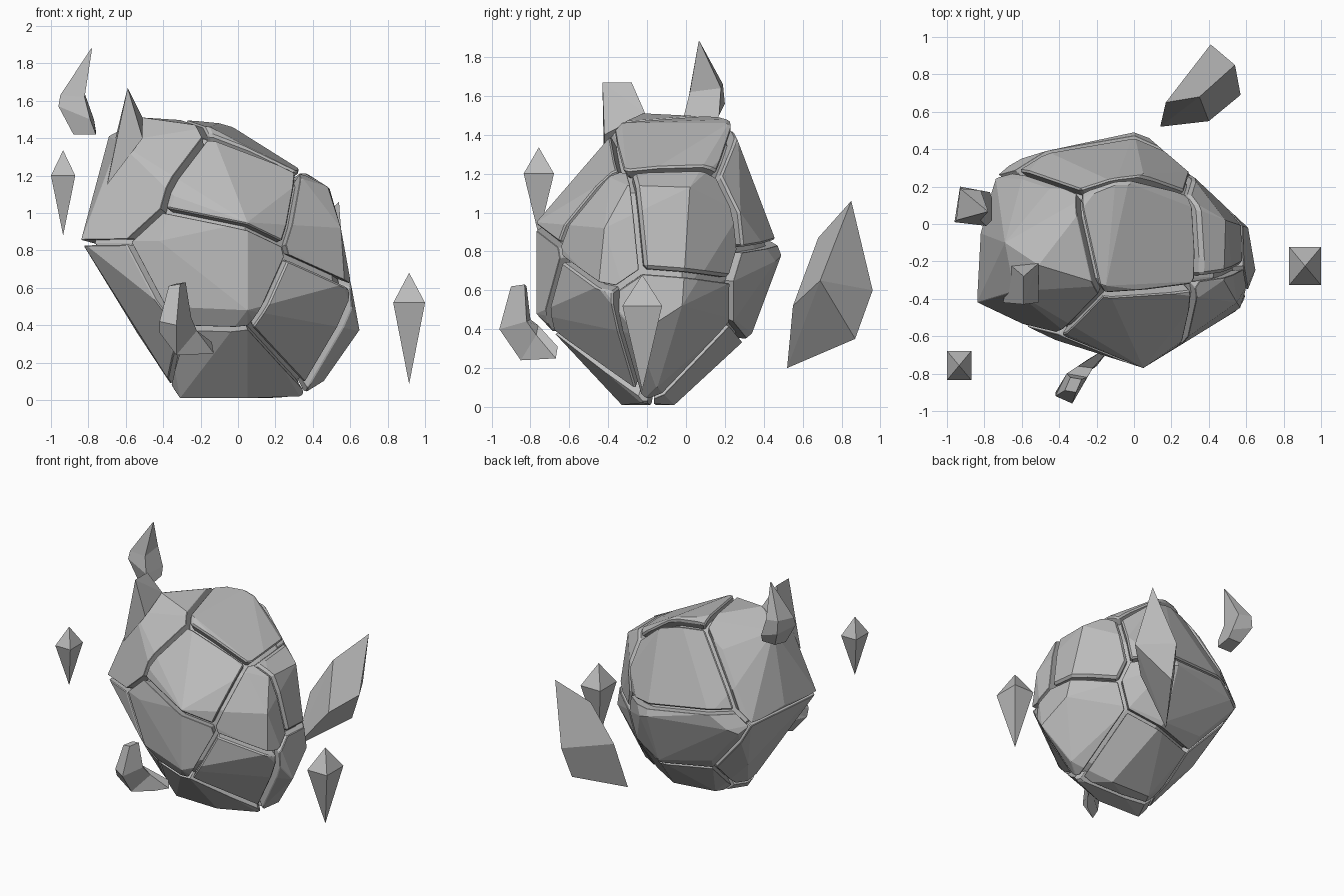
import bpy, bmesh
from mathutils import Vector

if "Cube" in bpy.data.objects:
    bpy.data.objects.remove(bpy.data.objects["Cube"])

stone = bpy.data.materials.new("grey_stone")
stone.diffuse_color = (0.5, 0.5, 0.5, 1)
stone.use_nodes = True
stone.node_tree.nodes["Principled BSDF"].inputs["Base Color"].default_value = stone.diffuse_color


def hull(points):
    """Convex solid around a few corner points."""
    bm = bmesh.new()
    for p in points:
        bm.verts.new(p)
    res = bmesh.ops.convex_hull(bm, input=bm.verts)
    loose = [g for g in set(res["geom_interior"] + res["geom_unused"]) if isinstance(g, bmesh.types.BMVert)]
    bmesh.ops.delete(bm, geom=loose, context="VERTS")
    bmesh.ops.dissolve_limit(bm, angle_limit=0.1, verts=bm.verts, edges=bm.edges)
    return bm


def finish(bm, name, bevel=0.0):
    bmesh.ops.recalc_face_normals(bm, faces=bm.faces)
    me = bpy.data.meshes.new(name)
    bm.to_mesh(me)
    bm.free()
    me.materials.append(stone)
    ob = bpy.data.objects.new(name, me)
    bpy.context.collection.objects.link(ob)
    if bevel:
        m = ob.modifiers.new("chipped_edges", "BEVEL")
        m.width, m.segments, m.angle_limit = bevel, 1, 0.75
    return ob


# Overall boulder corners
boulder = [
    (-.10, .22, 1.48), (-.03, .22, 1.46), (-.20, .18, 1.49), (-.51, -.22, 1.51),
    (-.15, -.33, 1.46), (.35, -.39, 1.18), (.48, -.30, 1.14), (-.64, -.36, 1.38),
    (-.69, -.10, 1.41), (-.45, .19, 1.31), (-.60, .24, 1.08), (-.74, .25, .82),
    (.05, .27, 1.36), (-.10, .30, 1.27), (.49, .02, 1.13), (-.84, -.42, .85),
    (-.82, -.05, .88), (-.67, .31, .75), (-.60, .35, .78), (-.47, .39, .88),
    (.0, .49, .78), (.08, .46, .75), (.29, .28, 1.0), (.57, -.02, .70),
    (.55, -.42, .92), (.57, -.45, .62), (.05, -.77, .95), (.05, -.77, .48),
    (-.34, -.60, 1.09), (-.42, -.62, .85), (-.40, -.60, .50), (.65, -.25, .37),
    (.61, -.02, .52), (.46, -.15, .10), (.33, -.23, .02), (.15, -.06, .01),
    (-.31, -.32, .01), (.05, -.33, .01), (-.20, -.08, .03), (-.66, -.10, .58),
    (-.54, .0, .36), (-.62, -.30, .50), (0, .34, .38), (.25, .25, .45), (-.40, .25, .45),
]

# Each plate owns the region of the boulder nearest to its centre
plates = {
    "horned_plate": (-.50, -.22, 1.25),
    "crown_plate": (.10, -.10, 1.45),
    "upper_front_plate": (.02, -.60, 1.15),
    "middle_front_plate": (-.12, -.72, .70),
    "corner_plate": (.56, -.44, .92),
    "right_plate": (.52, -.06, .95),
    "lower_front_plate": (-.02, -.42, .15),
    "lower_corner_plate": (.36, -.48, .42),
    "lower_right_plate": (.55, -.10, .42),
    "upper_back_plate": (-.05, .38, 1.08),
    "back_plate": (-.10, .40, .62),
    "lower_back_plate": (.0, .10, .10),
    "lower_left_plate": (-.50, -.25, .42),
}
GAP = 0.03
for name, seed in plates.items():
    bm = hull(boulder)
    a = Vector(seed)
    for other in plates.values():
        if other == seed:
            continue
        d = (Vector(other) - a).normalized()
        cut = (Vector(other) + a) / 2 - d * GAP / 2
        res = bmesh.ops.bisect_plane(bm, geom=bm.verts[:] + bm.edges[:] + bm.faces[:],
                                     plane_co=cut, plane_no=d, clear_outer=True)
        edges = [e for e in res["geom_cut"] if isinstance(e, bmesh.types.BMEdge)]
        if edges:
            bmesh.ops.contextual_create(bm, geom=edges)
    finish(bm, name, 0.028)

# Inner core showing at the bottom of the cracks
mid = Vector((-.08, -.12, .75))
finish(hull([mid + (Vector(p) - mid) * 0.9 for p in boulder]), "core")

# Horn on the upper left plate
finish(hull([(-.59, -.43, 1.67), (-.59, -.28, 1.67), (-.51, -.21, 1.51), (-.51, -.42, 1.40),
             (-.70, -.42, 1.15), (-.66, -.22, 1.38)]), "horn")


def kite(name, x, y, half_x, half_y, low, wide, high):
    ring = [(x + i * half_x, y + j * half_y, wide) for i in (-1, 1) for j in (-1, 1)]
    finish(hull(ring + [(x, y, low), (x, y, high)]), name)


kite("right_shard", .915, -.225, .085, .102, .085, .52, .68)
kite("left_shard", -.935, -.757, .065, .078, .88, 1.20, 1.335)

# Large blade floating behind
finish(hull([(.54, .85, 1.06), (.57, .69, .65), (.41, .96, .60), (.38, .87, .35),
             (.14, .52, .20), (.40, .55, .52), (.17, .65, .58), (.35, .68, .87)]), "back_blade")


def loft(name, rings):
    """Four-sided bent shard through a few rings."""
    bm = bmesh.new()
    vs = [[bm.verts.new(p) for p in r] for r in rings]
    for a, b in zip(vs, vs[1:]):
        for i in range(4):
            bm.faces.new((a[i], a[(i + 1) % 4], b[(i + 1) % 4], b[i]))
    bm.faces.new(vs[0])
    bm.faces.new(vs[-1])
    finish(bm, name)


# Bent claws, upper left and lower front
loft("upper_claw", [
    [(-.88, .02, 1.42), (-.76, .02, 1.42), (-.76, .14, 1.44), (-.87, .14, 1.44)],
    [(-.96, .01, 1.57), (-.79, -.01, 1.50), (-.77, .17, 1.50), (-.93, .20, 1.56)],
    [(-.95, .02, 1.63), (-.82, .02, 1.62), (-.82, .18, 1.64), (-.93, .19, 1.66)],
    [(-.785, .065, 1.88), (-.78, .065, 1.88), (-.78, .07, 1.88), (-.785, .07, 1.88)]])
loft("lower_claw", [
    [(-.37, -.89, .61), (-.31, -.90, .62), (-.28, -.83, .63), (-.34, -.82, .62)],
    [(-.42, -.92, .42), (-.33, -.96, .40), (-.25, -.82, .44), (-.36, -.80, .45)],
    [(-.42, -.90, .36), (-.33, -.85, .24), (-.22, -.77, .37), (-.30, -.76, .42)],
    [(-.24, -.72, .29), (-.20, -.76, .245), (-.13, -.67, .25), (-.14, -.66, .31)]])
